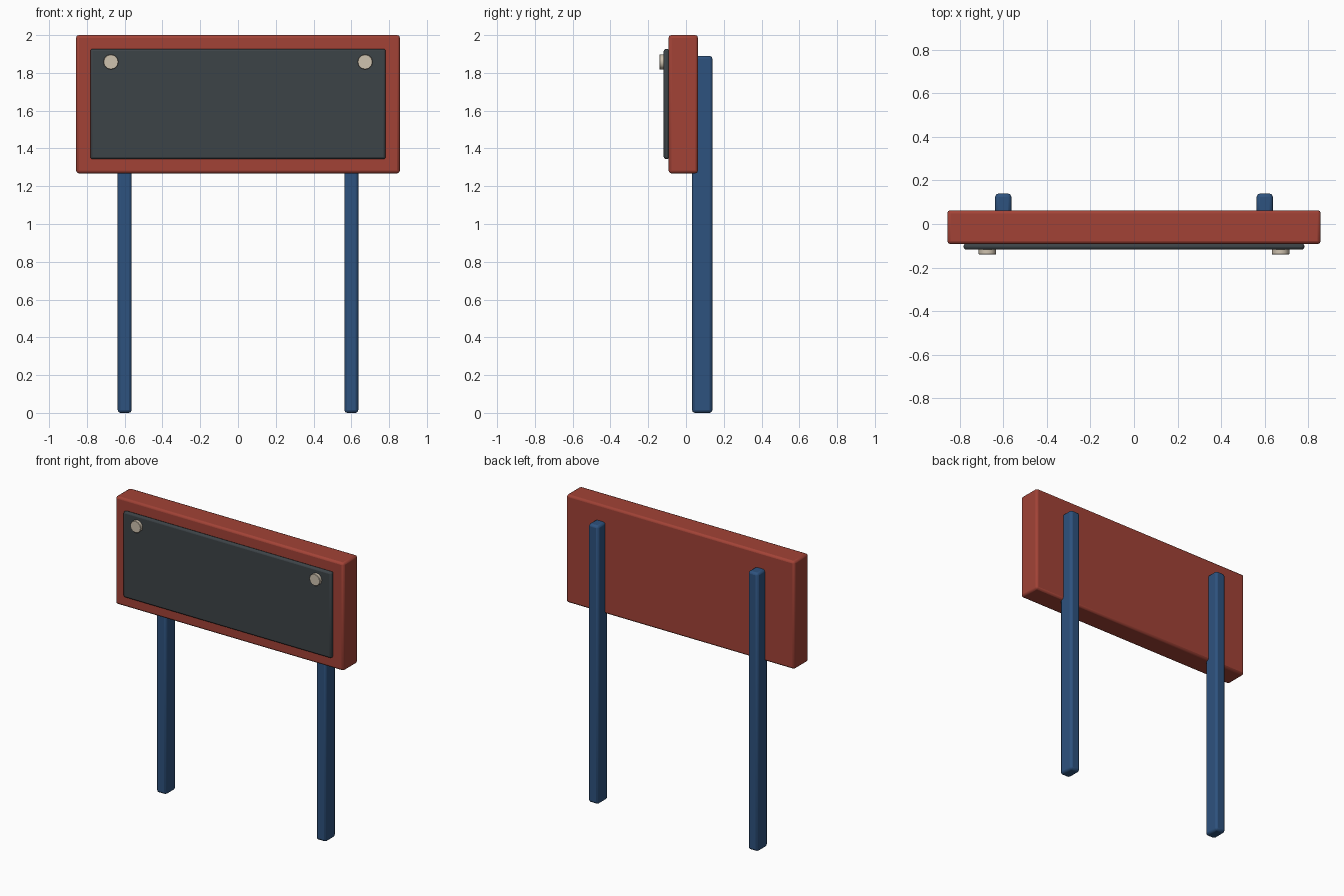
import bpy
import math

cube = bpy.data.objects.get("Cube")
if cube:
    bpy.data.objects.remove(cube, do_unlink=True)


def material(name, rgb):
    mat = bpy.data.materials.new(name)
    mat.use_nodes = True
    mat.diffuse_color = (*rgb, 1)
    mat.node_tree.nodes["Principled BSDF"].inputs["Base Color"].default_value = (*rgb, 1)
    return mat


red = material("brick red", (0.36, 0.055, 0.037))
blue = material("steel blue", (0.027, 0.085, 0.21))
slate = material("dark slate", (0.046, 0.056, 0.063))
cream = material("warm cream", (0.62, 0.54, 0.43))


def finish(obj, name, mat, bevel, segments):
    obj.name = name
    obj.data.materials.append(mat)
    mod = obj.modifiers.new("soft edges", "BEVEL")
    mod.width = bevel
    mod.segments = segments
    mod.limit_method = "ANGLE"
    mod.angle_limit = math.radians(40)
    bpy.ops.object.shade_smooth_by_angle(angle=math.radians(35))


def box(name, low, high, mat, bevel, segments=2):
    centre = [(a + b) / 2 for a, b in zip(low, high)]
    bpy.ops.mesh.primitive_cube_add(size=1, location=centre)
    obj = bpy.context.object
    obj.scale = [b - a for a, b in zip(low, high)]
    bpy.ops.object.transform_apply(location=False, rotation=False, scale=True)
    finish(obj, name, mat, bevel, segments)


# Sign board with its raised front panel
box("sign_board", (-0.857, -0.092, 1.268), (0.857, 0.063, 2.0), red, 0.014)
box("front_panel", (-0.782, -0.118, 1.343), (0.782, -0.088, 1.927), slate, 0.012)

# Posts behind the board and bolts on the panel, one of each per side
for side, sign in (("left", 1), ("right", -1)):
    x = sign * 0.6
    box(side + "_post", (x - 0.037, 0.032, 0), (x + 0.037, 0.14, 1.89), blue, 0.015)

    bpy.ops.mesh.primitive_cylinder_add(
        vertices=12, radius=0.04, depth=0.03,
        location=(sign * 0.673, -0.125, 1.858), rotation=(math.pi / 2, 0, 0))
    finish(bpy.context.object, side + "_bolt", cream, 0.002, 1)
